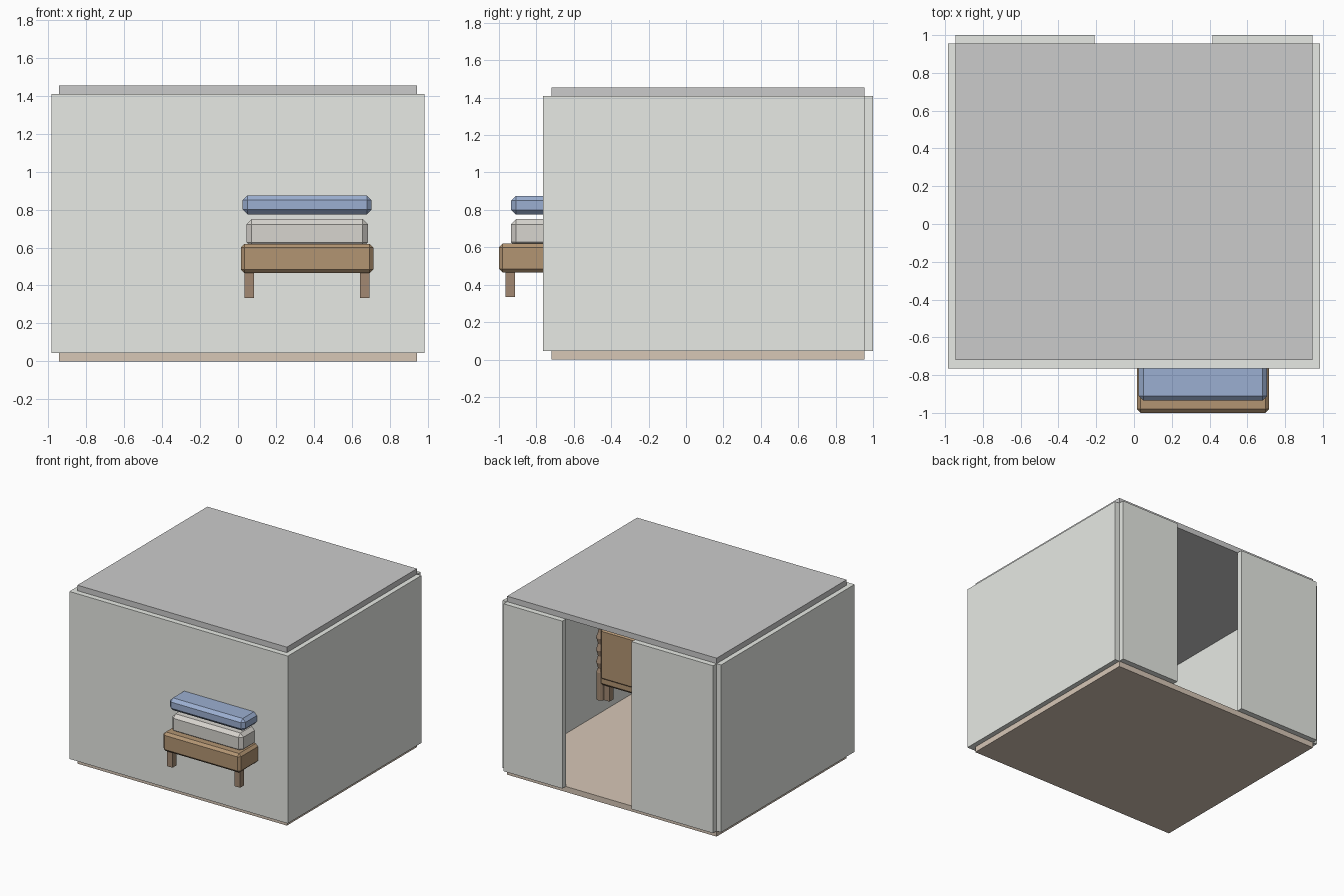
import bpy, bmesh, math

if "Cube" in bpy.data.objects:
    bpy.data.objects.remove(bpy.data.objects["Cube"])


def material(name, rgb):
    m = bpy.data.materials.new(name)
    m.diffuse_color = (*rgb, 1)
    m.use_nodes = True
    m.node_tree.nodes["Principled BSDF"].inputs["Base Color"].default_value = m.diffuse_color
    return m


WALL = material("wall paint", (0.80, 0.82, 0.78))
FLOOR = material("floor wood", (0.68, 0.57, 0.47))
WOOD = material("bed wood", (0.45, 0.30, 0.17))
LEG = material("leg wood", (0.36, 0.25, 0.17))
LINEN = material("linen", (0.68, 0.66, 0.62))
BLUE = material("blanket blue", (0.33, 0.43, 0.64))


def finish(name, bm, mat):
    me = bpy.data.meshes.new(name)
    bmesh.ops.recalc_face_normals(bm, faces=bm.faces)
    bm.to_mesh(me)
    bm.free()
    if mat:
        me.materials.append(mat)
    ob = bpy.data.objects.new(name, me)
    bpy.context.collection.objects.link(ob)
    return ob


def box(name, x, y, z, mat=None, bevel=0):
    """Box from (min, max) ranges, optionally chamfered."""
    bm = bmesh.new()
    bmesh.ops.create_cube(bm, size=1)
    for v in bm.verts:
        v.co = [r[0] if c < 0 else r[1] for c, r in zip(v.co, (x, y, z))]
    if bevel:
        bmesh.ops.bevel(bm, geom=bm.edges[:], offset=bevel, segments=1,
                        affect='EDGES', profile=0.5)
    return finish(name, bm, mat)


def turned(name, x, y, profile, mat, sides=12):
    """Lathe a (radius, z) profile around a vertical axis."""
    bm = bmesh.new()
    rings = [[bm.verts.new((x + r * math.cos(2 * math.pi * i / sides),
                            y + r * math.sin(2 * math.pi * i / sides), z))
              for i in range(sides)] for r, z in profile]
    for a, b in zip(rings, rings[1:]):
        for i in range(sides):
            j = (i + 1) % sides
            bm.faces.new((a[i], a[j], b[j], b[i]))
    bm.faces.new(rings[0][::-1])
    bm.faces.new(rings[-1])
    return finish(name, bm, mat)


# Room shell
box("floor", (-0.945, 0.945), (-0.72, 0.955), (0, 0.045), FLOOR)
box("ceiling", (-0.945, 0.945), (-0.72, 0.955), (1.41, 1.455))
box("front_wall", (-0.945, 0.945), (-0.765, -0.72), (0.045, 1.41), WALL)
for side, x in (("left", (-0.985, -0.945)), ("right", (0.945, 0.985))):
    box(side + "_wall", x, (-0.765, 0.955), (0.045, 1.41), WALL)
# Back wall is two panels either side of the full-height doorway
box("back_wall_left", (-0.945, -0.21), (0.955, 1.0), (0.045, 1.41), WALL)
box("back_wall_right", (0.415, 0.945), (0.955, 1.0), (0.045, 1.41), WALL)

# Bed, which runs through the front wall
box("bed_frame", (0.015, 0.715), (-1.0, 0.10), (0.465, 0.62), WOOD, 0.02)
box("mattress", (0.045, 0.685), (-0.935, 0.05), (0.60, 0.75), LINEN, 0.027)
box("blanket", (0.025, 0.705), (-0.935, -0.25), (0.775, 0.875), BLUE, 0.025)
box("pillow", (0.12, 0.61), (-0.2, 0.03), (0.75, 0.84), LINEN, 0.03)
box("headboard", (0.03, 0.70), (0.05, 0.11), (0.52, 0.93), WOOD, 0.015)

# Square legs
for end, y in (("front", -0.965), ("back", 0.015)):
    for side, x in (("left", 0.035), ("right", 0.645)):
        box(f"{end}_{side}_leg", (x, x + 0.05), (y, y + 0.05), (0.335, 0.47), LEG)

# Turned headboard posts
POST = [(0.03, 0.335), (0.03, 0.56), (0.02, 0.59), (0.033, 0.64), (0.02, 0.69),
        (0.033, 0.74), (0.02, 0.79), (0.033, 0.84), (0.02, 0.88), (0.015, 0.91)]
for side, x in (("left", 0.005), ("right", 0.725)):
    turned(side + "_bed_post", x, 0.065, POST, LEG)
